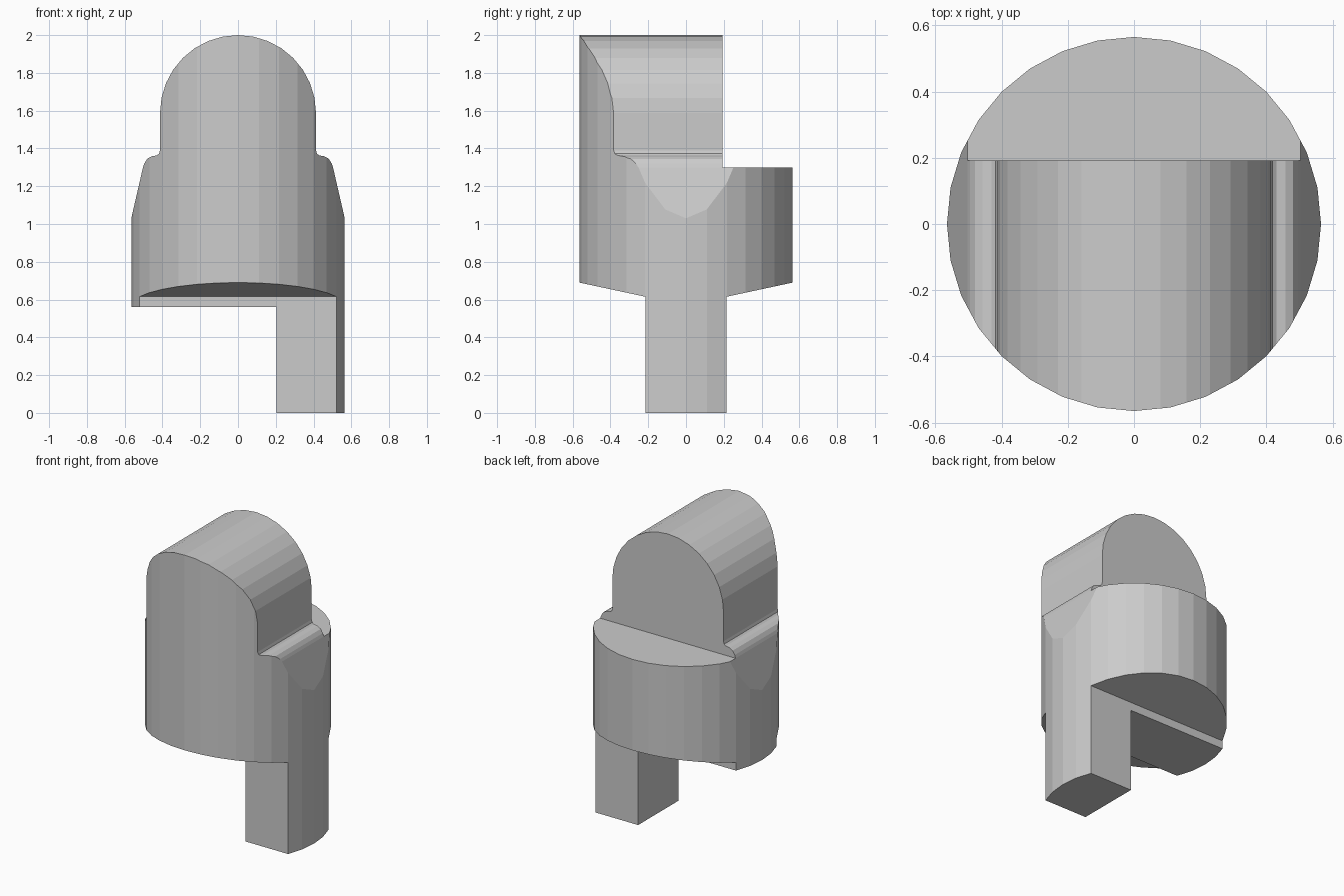
import bpy, bmesh, math
from mathutils import Vector

if "Cube" in bpy.data.objects:
    bpy.data.objects.remove(bpy.data.objects["Cube"])

R = 0.565  # body radius

grey = bpy.data.materials.new("plain_grey")
grey.diffuse_color = (0.6, 0.6, 0.6, 1)
grey.use_nodes = True
grey.node_tree.nodes["Principled BSDF"].inputs["Base Color"].default_value = grey.diffuse_color


def make_object(name, bm):
    bmesh.ops.recalc_face_normals(bm, faces=bm.faces)
    mesh = bpy.data.meshes.new(name)
    bm.to_mesh(mesh)
    bm.free()
    mesh.materials.append(grey)
    obj = bpy.data.objects.new(name, mesh)
    bpy.context.collection.objects.link(obj)
    return obj


def extrude_profile(name, pts, to_3d, axis):
    """Closed 2D profile extruded from -1 to 1 along the given axis."""
    bm = bmesh.new()
    face = bm.faces.new([bm.verts.new(to_3d(a, b)) for a, b in pts])
    new = bmesh.ops.extrude_face_region(bm, geom=[face])["geom"]
    bmesh.ops.translate(bm, vec=Vector(axis) * 2,
                        verts=[v for v in new if isinstance(v, bmesh.types.BMVert)])
    obj = make_object(name, bm)
    obj.hide_render = True
    return obj


# Round body, taller than needed, trimmed by the two profiles
bm = bmesh.new()
bmesh.ops.create_cone(bm, cap_ends=True, segments=32, radius1=R, radius2=R, depth=2.4)
bmesh.ops.translate(bm, verts=bm.verts, vec=(0, 0, 1))
body = make_object("body", bm)

# Front profile: dome, filleted shoulder, tapered flank, offset leg
dome = [(0.413 * math.sin(math.radians(i * 11.25)),
         1.587 + 0.413 * math.cos(math.radians(i * 11.25))) for i in range(9)]
side = dome + [(0.413, 1.39), (0.418, 1.372), (0.43, 1.363), (0.458, 1.358),
               (0.481, 1.345), (0.496, 1.32), (0.503, 1.30), (0.565, 1.03), (0.62, 0.79)]
front = side + [(0.62, -0.1), (0.205, -0.1), (0.205, 0.56), (-0.62, 0.56)]
front += [(-x, z) for x, z in reversed(side[1:])]
front_cutter = extrude_profile("front_cutter", front, lambda a, b: (a, -1, b), (0, 1, 0))

# Side profile: stepped top, sloping underside, narrow tongue
right = [(-0.7, 2.1), (0.192, 2.1), (0.192, 1.30), (0.7, 1.30), (0.7, 0.719),
         (0.215, 0.615), (0.215, 0), (-0.215, 0), (-0.215, 0.615), (-0.7, 0.719)]
side_cutter = extrude_profile("side_cutter", right, lambda a, b: (-1, a, b), (1, 0, 0))

for cutter in (front_cutter, side_cutter):
    mod = body.modifiers.new("trim", 'BOOLEAN')
    mod.operation = 'INTERSECT'
    mod.solver = 'EXACT'
    mod.object = cutter

# Bake the trimming and drop the cutters
dg = bpy.context.evaluated_depsgraph_get()
result = bpy.data.meshes.new_from_object(body.evaluated_get(dg))
body.modifiers.clear()
body.data = result
result.materials.clear()
result.materials.append(grey)
for p in result.polygons:
    p.material_index = 0
    p.use_smooth = False
for cutter in (front_cutter, side_cutter):
    bpy.data.objects.remove(cutter)
